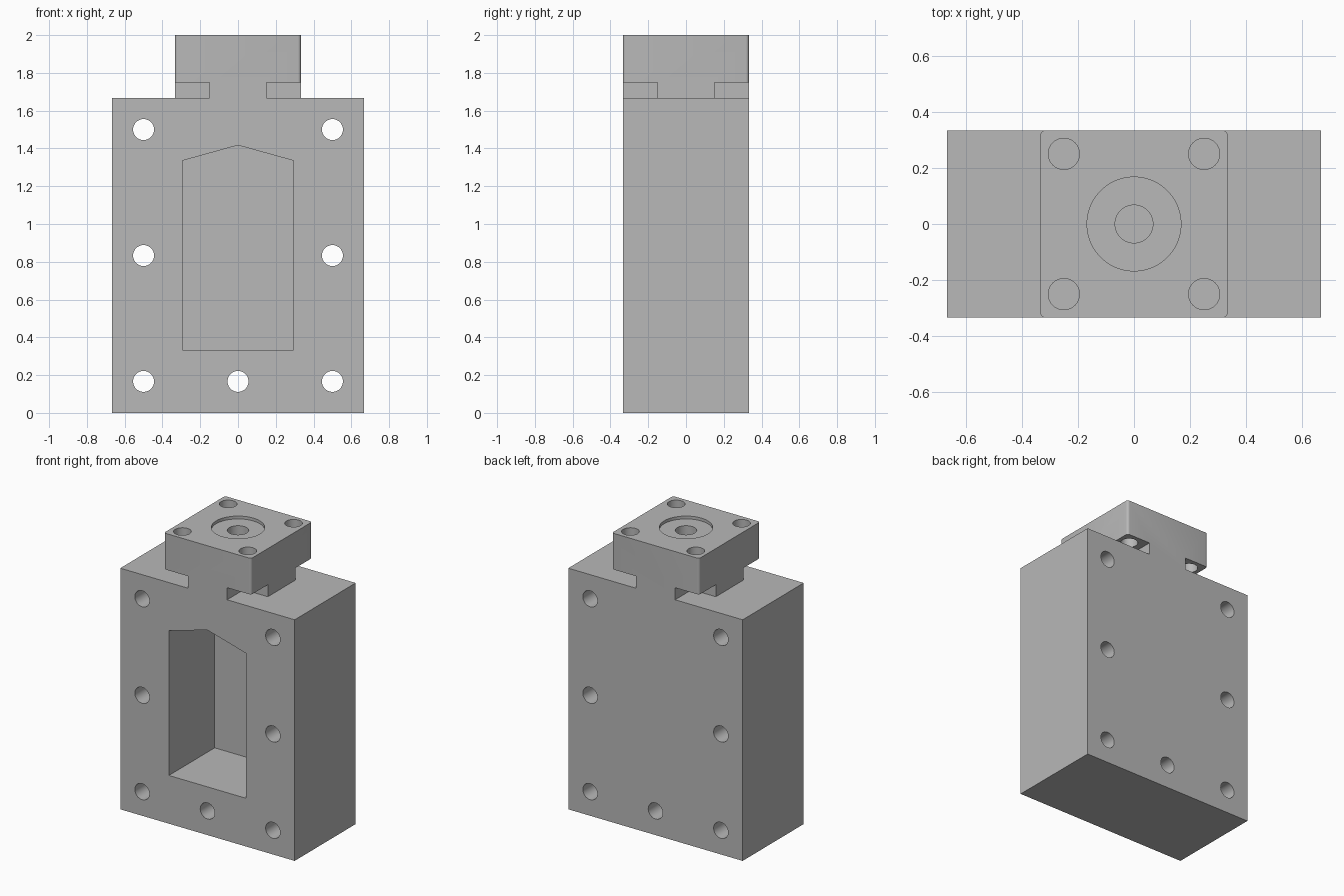
import bpy, bmesh, math
from mathutils import Matrix

if "Cube" in bpy.data.objects:
    bpy.data.objects.remove(bpy.data.objects["Cube"])


def new_object(name, bm):
    bmesh.ops.recalc_face_normals(bm, faces=bm.faces)
    mesh = bpy.data.meshes.new(name)
    bm.to_mesh(mesh)
    bm.free()
    ob = bpy.data.objects.new(name, mesh)
    bpy.context.collection.objects.link(ob)
    return ob


def prism(name, profile, y0, y1):
    """Extrude an x-z outline from y0 to y1."""
    bm = bmesh.new()
    face = bm.faces.new([bm.verts.new((x, y0, z)) for x, z in profile])
    ext = bmesh.ops.extrude_face_region(bm, geom=[face])
    verts = [g for g in ext["geom"] if isinstance(g, bmesh.types.BMVert)]
    bmesh.ops.translate(bm, verts=verts, vec=(0, y1 - y0, 0))
    return new_object(name, bm)


def cylinder(name, r, depth, loc, along_y=False):
    bm = bmesh.new()
    rot = Matrix.Rotation(math.pi / 2, 4, 'X') if along_y else Matrix()
    bmesh.ops.create_cone(bm, cap_ends=True, segments=48, radius1=r, radius2=r,
                          depth=depth, matrix=Matrix.Translation(loc) @ rot)
    return new_object(name, bm)


def cut(target, cutter):
    mod = target.modifiers.new("cut", 'BOOLEAN')
    mod.operation = 'DIFFERENCE'
    mod.solver = 'EXACT'
    mod.object = cutter
    bpy.context.view_layer.objects.active = target
    bpy.ops.object.modifier_apply(modifier=mod.name)
    bpy.data.objects.remove(cutter, do_unlink=True)


W, D, TOP, SHOULDER = 2 / 3, 1 / 3, 2.0, 5 / 3

# Block and mounting head as one stepped outline
block = prism("mounting_block", [(-W, 0), (W, 0), (W, SHOULDER), (D, SHOULDER),
                                 (D, TOP), (-D, TOP), (-D, SHOULDER), (-W, SHOULDER)], -D, D)

# Corner notches under the head leave a cross-shaped neck
for sx in (-1, 1):
    for sy in (-1, 1):
        rect = [(sx * .15, SHOULDER), (sx * .4, SHOULDER), (sx * .4, 1.75), (sx * .15, 1.75)]
        cut(block, prism("notch", rect, sy * .15, sy * .4))

# Small rounding on the vertical corners of the head
bm = bmesh.new()
bm.from_mesh(block.data)
corners = [e for e in bm.edges if all(
    v.co.z > 1.74 and abs(abs(v.co.x) - D) < .001 and abs(abs(v.co.y) - D) < .001
    for v in e.verts) and abs(e.verts[0].co.z - e.verts[1].co.z) > .1]
bmesh.ops.bevel(bm, geom=corners, offset=.017, segments=5, profile=.5, affect='EDGES')
bm.to_mesh(block.data)
bm.free()

# Front pocket with a pitched roof
cut(block, prism("pocket", [(-.295, 1 / 3), (.295, 1 / 3), (.295, 1.335),
                            (0, 1.417), (-.295, 1.335)], -.5, D / 2))

# Bolt holes running front to back
for x, z in [(-.5, 1 / 6), (0, 1 / 6), (.5, 1 / 6), (-.5, .833), (.5, .833), (-.5, 1.5), (.5, 1.5)]:
    cut(block, cylinder("bolt_hole", .0555, 1, (x, 0, z), True))

# Screw holes through the head
for x in (-.25, .25):
    for y in (-.25, .25):
        cut(block, cylinder("screw_hole", .0555, .39, (x, y, 1.905)))

# Shallow round recess and centre bore into the pocket
cut(block, cylinder("recess", .1675, .1, (0, 0, 2.03)))
cut(block, cylinder("bore", .0675, .8, (0, 0, 1.7)))

# Plain grey finish, smooth only inside holes and roundings
grey = bpy.data.materials.new("plain grey")
grey.diffuse_color = (.48, .48, .48, 1)
grey.use_nodes = True
grey.node_tree.nodes["Principled BSDF"].inputs["Base Color"].default_value = grey.diffuse_color
block.data.materials.clear()
block.data.materials.append(grey)
for p in block.data.polygons:
    p.material_index = 0
bpy.ops.object.select_all(action='DESELECT')
block.select_set(True)
bpy.context.view_layer.objects.active = block
bpy.ops.object.shade_smooth_by_angle(angle=math.radians(25))
